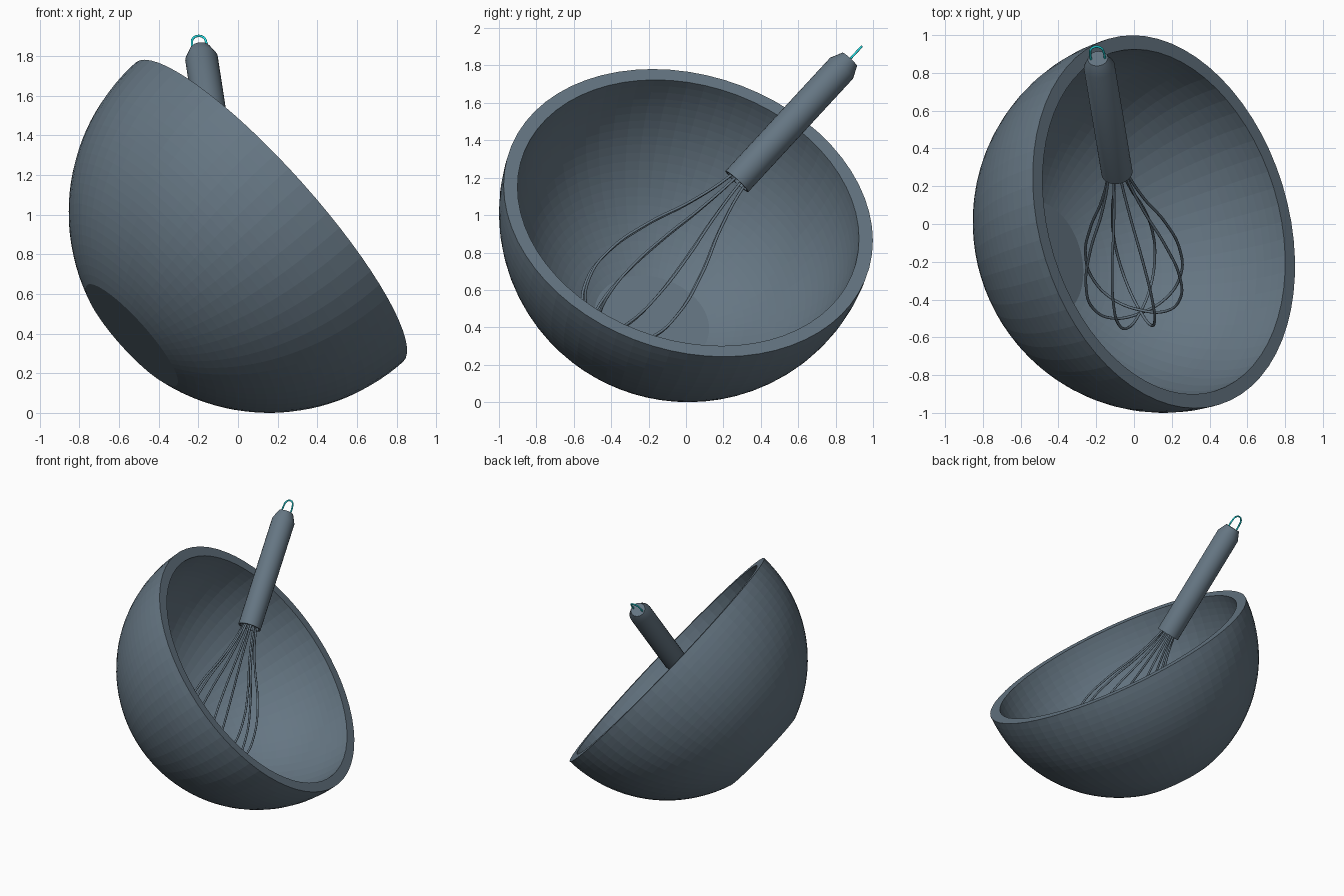
import bpy, bmesh
from math import sin, cos, asin, pi, radians
from mathutils import Vector, Matrix

if "Cube" in bpy.data.objects:
    bpy.data.objects.remove(bpy.data.objects["Cube"])


def material(name, color):
    mat = bpy.data.materials.new(name)
    mat.diffuse_color = (*color, 1)
    mat.use_nodes = True
    mat.node_tree.nodes["Principled BSDF"].inputs["Base Color"].default_value = mat.diffuse_color
    return mat


slate = material("slate", (0.13, 0.18, 0.225))
teal = material("teal", (0.02, 0.8, 0.85))


def frame(origin, z_axis, x_hint):
    """Matrix with its local z along z_axis and local x close to x_hint."""
    z = Vector(z_axis).normalized()
    x = Vector(x_hint)
    x = (x - z * x.dot(z)).normalized()
    m = Matrix((x, z.cross(x), z)).transposed().to_4x4()
    m.translation = Vector(origin)
    return m


def lathe(name, profile, segments, matrix, smooth=None):
    """Revolve (radius, height) points around the local z axis."""
    bm = bmesh.new()
    verts = [bm.verts.new((r, 0, h)) for r, h in profile]
    edges = [bm.edges.new(p) for p in zip(verts, verts[1:])]
    bmesh.ops.spin(bm, geom=verts + edges, cent=(0, 0, 0), axis=(0, 0, 1),
                   angle=2 * pi, steps=segments)
    bmesh.ops.remove_doubles(bm, verts=bm.verts, dist=1e-4)
    bmesh.ops.recalc_face_normals(bm, faces=bm.faces)
    mesh = bpy.data.meshes.new(name)
    bm.to_mesh(mesh)
    bm.free()
    mesh.materials.append(slate)
    obj = bpy.data.objects.new(name, mesh)
    bpy.context.collection.objects.link(obj)
    obj.matrix_world = matrix
    if smooth:
        bpy.ops.object.select_all(action='DESELECT')
        obj.select_set(True)
        bpy.context.view_layer.objects.active = obj
        bpy.ops.object.shade_smooth_by_angle(angle=radians(smooth))
    return obj


def wire(name, points, radius, matrix, mat):
    """Round wire through local points."""
    curve = bpy.data.curves.new(name, 'CURVE')
    curve.dimensions = '3D'
    curve.bevel_depth = radius
    curve.bevel_resolution = 2
    curve.resolution_u = 8
    curve.use_fill_caps = True
    curve.materials.append(mat)
    spline = curve.splines.new('BEZIER')
    spline.bezier_points.add(len(points) - 1)
    for bp, p in zip(spline.bezier_points, points):
        bp.co = p
        bp.handle_left_type = bp.handle_right_type = 'AUTO'
    obj = bpy.data.objects.new(name, curve)
    bpy.context.collection.objects.link(obj)
    obj.matrix_world = matrix
    return obj


# Tilted bowl: thick hemisphere with a flat base
R_OUT, R_IN, RINGS = 1.012, 0.936, 24


def arc(radius):
    start = asin(0.335)
    angles = [start + (pi / 2 - start) * i / RINGS for i in range(RINGS + 1)]
    return [(radius * sin(a), -radius * cos(a)) for a in angles]


outer, inner = arc(R_OUT), arc(R_IN)
profile = [(0, outer[0][1])] + outer + inner[::-1] + [(0, inner[0][1])]
lathe("bowl", profile, 64,
      frame((0.158, 0.012, 1.012), (0.727, 0.22, 0.65), (0, 1, 0)))

# Whisk frame: origin at the lower end of the handle, z towards the handle tip
whisk = frame((-0.09, 0.272, 1.18), (-0.113, 0.675, 0.73), (1, 0, 0))

# Handle with chamfered tip and recessed lower end
lathe("whisk_handle",
      [(0, 0.03), (0.066, 0.03), (0.07, 0), (0.083, 0.0), (0.083, 0.83),
       (0.053, 0.895), (0, 0.895)], 24, whisk, 25)

# Balloon wires: four loops crossing at the tip
half = [(0.045, 0.06), (0.05, 0), (0.117, -0.25), (0.215, -0.5),
        (0.271, -0.74), (0.253, -0.92), (0.155, -1.05)]
loop = half + [(0, -1.09)] + [(-r, h) for r, h in reversed(half)]
for i in range(4):
    a = radians(45 * i + 22.5)
    drop = 0.008 * (i - 1.5)
    wire(f"whisk_wire_{i + 1}",
         [(r * cos(a), r * sin(a), h + (drop if h < -0.6 else 0))
          for r, h in loop], 0.0075, whisk, slate)

# Hanging loop
wire("hanging_loop",
     [(-0.036, 0, 0.87), (-0.036, 0, 0.94), (-0.026, 0, 0.975),
      (0, 0, 0.988), (0.026, 0, 0.975), (0.036, 0, 0.94),
      (0.036, 0, 0.87)], 0.006, whisk, teal)
